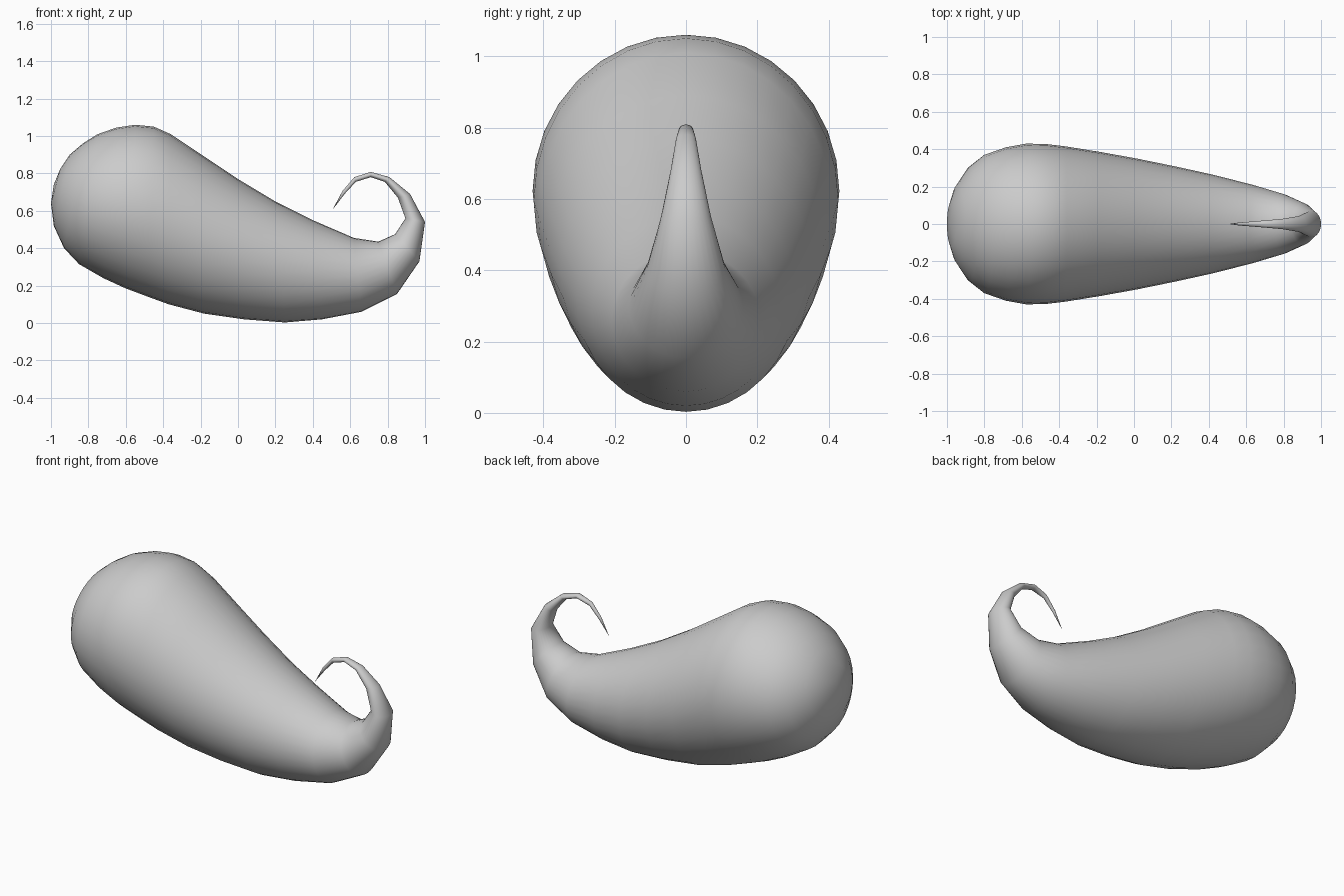
import bpy, bmesh, math
from mathutils import Vector

cube = bpy.data.objects.get("Cube")
if cube:
    bpy.data.objects.remove(cube, do_unlink=True)

mat = bpy.data.materials.new("light grey")
mat.use_nodes = True
grey = (0.6, 0.6, 0.6, 1)
mat.diffuse_color = grey
mat.node_tree.nodes["Principled BSDF"].inputs["Base Color"].default_value = grey

# Cross-sections along the body: upper x, z, lower x, z, half width
SECTIONS = [
    (-.95, .825, -1, .64, .12), (-.9, .9, -.985, .52, .21),
    (-.83, .96, -.93, .4, .305), (-.75, 1.01, -.85, .315, .37),
    (-.65, 1.045, -.72, .24, .41), (-.55, 1.06, -.6, .185, .43),
    (-.45, 1.05, -.48, .14, .427), (-.36, 1.01, -.37, .1, .415),
    (-.18, .89, -.18, .05, .385), (0, .77, .03, .02, .35),
    (.2, .65, .25, .003, .307), (.4, .55, .45, .02, .263),
    (.62, .455, .66, .06, .208), (.75, .435, .85, .155, .16),
    (.84, .475, .97, .33, .11), (.895, .56, 1, .54, .07),
    (.855, .67, .92, .69, .043), (.785, .755, .81, .78, .028),
    (.71, .78, .71, .808, .02), (.63, .755, .622, .78, .013),
    (.57, .69, .558, .705, .008),
]
HEAD_POLE = (-.985, 0, .74)
TAIL_TIP = (.505, 0, .605)
SIDES = 32

bm = bmesh.new()


def add_ring(ux, uz, lx, lz, half_width):
    upper, lower = Vector((ux, 0, uz)), Vector((lx, 0, lz))
    centre, up = (upper + lower) / 2, (upper - lower) / 2
    side = Vector((0, half_width, 0))
    angles = [math.tau * i / SIDES for i in range(SIDES)]
    return [bm.verts.new(centre + up * math.cos(a) + side * math.sin(a)) for a in angles]


# Rounded body running into the curled tail
rings = [add_ring(*s) for s in SECTIONS]
for a, b in zip(rings, rings[1:]):
    for i in range(SIDES):
        j = (i + 1) % SIDES
        bm.faces.new((a[i], a[j], b[j], b[i]))

# Close the round end and the pointed tip
for ring, point in ((rings[0], HEAD_POLE), (rings[-1], TAIL_TIP)):
    pole = bm.verts.new(point)
    for i in range(SIDES):
        bm.faces.new((ring[i], ring[(i + 1) % SIDES], pole))

bmesh.ops.recalc_face_normals(bm, faces=bm.faces)
for face in bm.faces:
    face.smooth = True
mesh = bpy.data.meshes.new("curled_body")
bm.to_mesh(mesh)
bm.free()
mesh.materials.append(mat)
body = bpy.data.objects.new("curled_body", mesh)
bpy.context.collection.objects.link(body)
